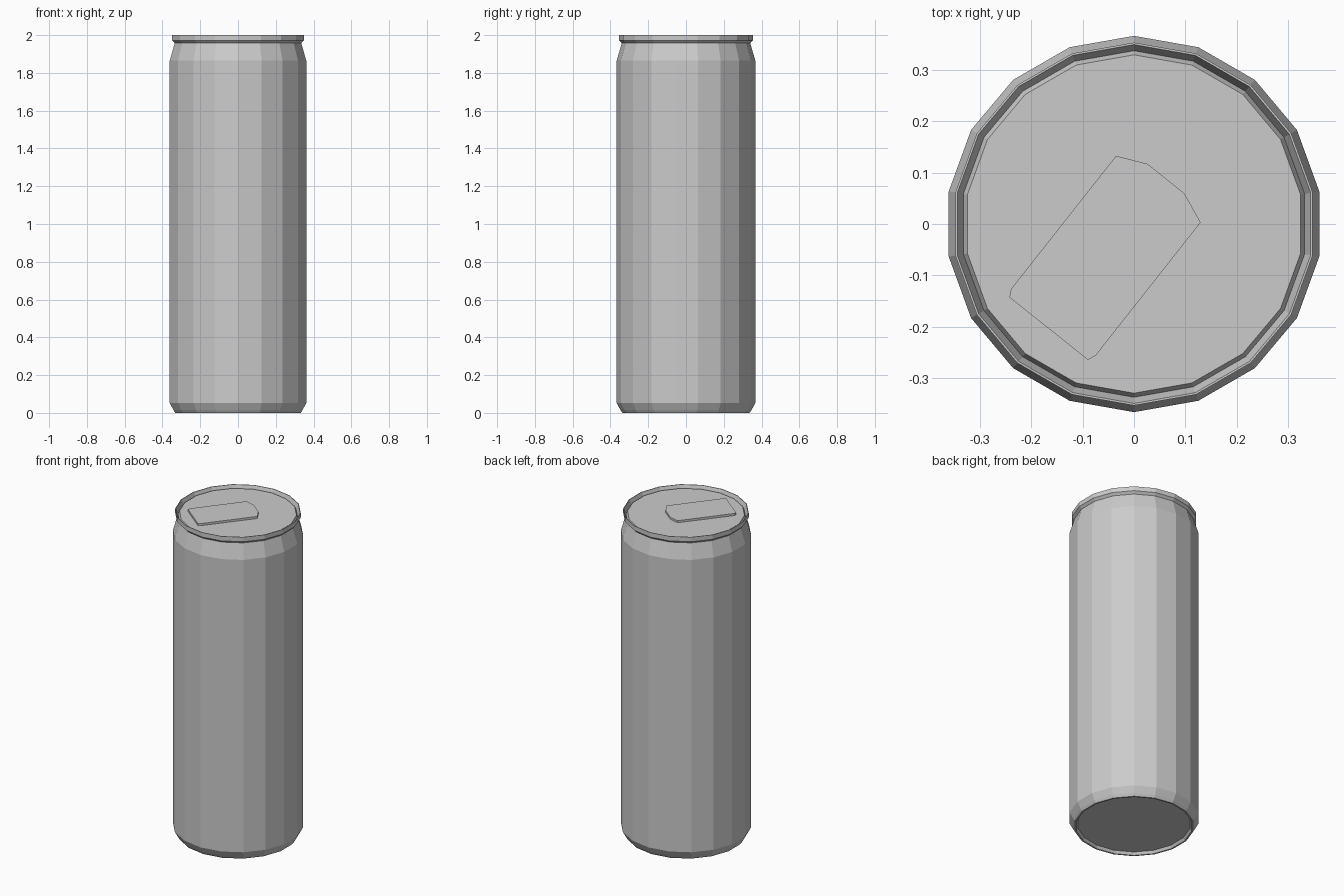
import bpy, bmesh
from math import cos, sin, radians

if "Cube" in bpy.data.objects:
    bpy.data.objects.remove(bpy.data.objects["Cube"])

SIDES = 18


def make_object(name, bm):
    bmesh.ops.recalc_face_normals(bm, faces=bm.faces)
    mesh = bpy.data.meshes.new(name)
    bm.to_mesh(mesh)
    bm.free()
    obj = bpy.data.objects.new(name, mesh)
    bpy.context.collection.objects.link(obj)
    return obj


def lathe(name, profile):
    """Closed low-poly turned body; first and last rings are capped."""
    bm = bmesh.new()
    rings = []
    for r, z in profile:
        angles = [radians(90 + 360 * i / SIDES) for i in range(SIDES)]
        rings.append([bm.verts.new((r * cos(a), r * sin(a), z)) for a in angles])
    for low, high in zip(rings, rings[1:]):
        for i in range(SIDES):
            j = (i + 1) % SIDES
            bm.faces.new((low[i], low[j], high[j], high[i]))
    bm.faces.new(rings[0])
    bm.faces.new(rings[-1])
    return make_object(name, bm)


def plate(name, outline, z, height):
    """Flat outline extruded upwards."""
    bm = bmesh.new()
    face = bm.faces.new([bm.verts.new((x, y, z)) for x, y in outline])
    top = bmesh.ops.extrude_face_region(bm, geom=[face], use_keep_orig=True)
    verts = [v for v in top["geom"] if isinstance(v, bmesh.types.BMVert)]
    bmesh.ops.translate(bm, verts=verts, vec=(0, 0, height))
    return make_object(name, bm)


# Can: recessed base, foot, wall, shoulder, rim, groove and lid
lathe("can_body", [
    (0.318, 0.016), (0.328, 0.0), (0.337, 0.0), (0.347, 0.015),
    (0.367, 0.053), (0.367, 1.865), (0.340, 1.958),
    (0.354, 1.972), (0.354, 2.0), (0.350, 2.0),
    (0.338, 1.967), (0.330, 1.985),
])

# Pull tab lying on the lid
plate("pull_tab", [
    (-0.035, 0.133), (0.027, 0.117), (0.098, 0.060), (0.130, 0.003),
    (-0.075, -0.257), (-0.090, -0.265), (-0.243, -0.143), (-0.240, -0.127),
], 1.984, 0.014)
